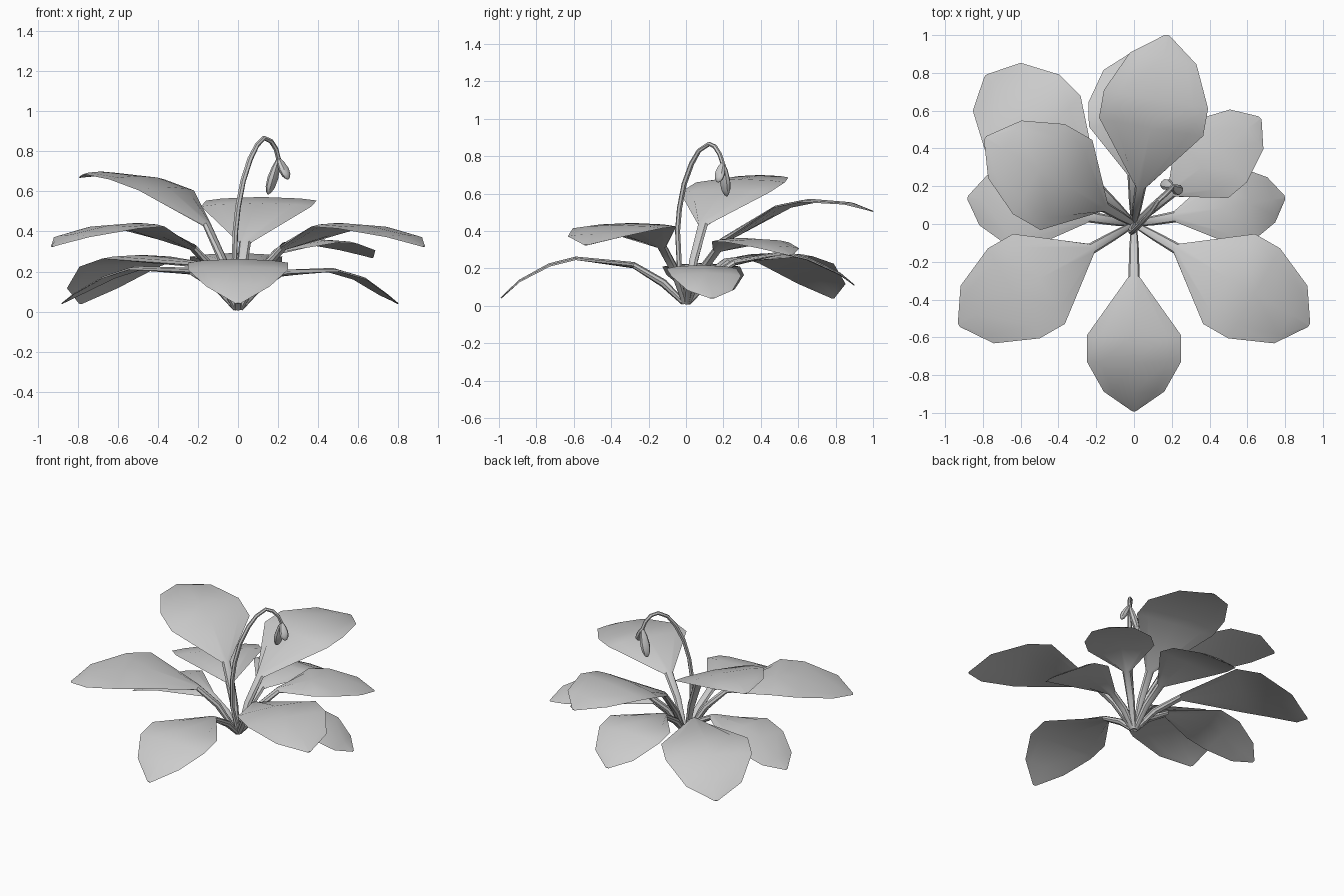
import bpy, math
from mathutils import Vector

if "Cube" in bpy.data.objects:
    bpy.data.objects.remove(bpy.data.objects["Cube"])


def loft(name, path, side, widths, thicks, cup=None, n=8):
    """Closed tube with an elliptical section of given half-width and half-thickness."""
    path = [Vector(p) for p in path]
    side = Vector(side).normalized()
    verts, faces = [], []
    last = len(path) - 1
    for i, p in enumerate(path):
        tangent = (path[min(i + 1, last)] - path[max(i - 1, 0)]).normalized()
        normal = tangent.cross(side).normalized()
        for k in range(n):
            a = 2 * math.pi * k / n
            u = math.cos(a)
            lift = (cup[i] if cup else 0) * (u * u - 0.5)
            verts.append(p + side * widths[i] * u + normal * (thicks[i] * math.sin(a) - lift))
    for i in range(last):
        for k in range(n):
            j = (k + 1) % n
            faces.append((i * n + k, i * n + j, (i + 1) * n + j, (i + 1) * n + k))
    faces.append(tuple(reversed(range(n))))
    faces.append(tuple(range(last * n, last * n + n)))
    mesh = bpy.data.meshes.new(name)
    mesh.from_pydata([tuple(v) for v in verts], [], faces)
    obj = bpy.data.objects.new(name, mesh)
    bpy.context.collection.objects.link(obj)
    bpy.ops.object.select_all(action='DESELECT')
    obj.select_set(True)
    bpy.context.view_layer.objects.active = obj
    bpy.ops.object.mode_set(mode='EDIT')
    bpy.ops.mesh.select_all(action='SELECT')
    bpy.ops.mesh.normals_make_consistent(inside=False)
    bpy.ops.object.mode_set(mode='OBJECT')
    bpy.ops.object.shade_smooth_by_angle(angle=math.radians(40))
    return obj


def leaf(name, angle, half, profile):
    """Stalk and blade along (radius, height): two stalk points, blade base, 3 wide points, tip."""
    a = math.radians(angle)
    pts = [(0.012, 0.015)] + profile
    path = [(r * math.cos(a), r * math.sin(a), z) for r, z in pts]
    widths = [0.016, 0.025, 0.03, half, half, half * 0.64, 0.012]
    thicks = [0.014, 0.022, 0.017, 0.007, 0.006, 0.005, 0.003]
    cup = [0, 0, 0.004, 0.012, 0.012, 0.008, 0]
    loft(name, path, (-math.sin(a), math.cos(a), 0), widths, thicks, cup)


# low drooping leaves
leaf("front_leaf", -90, 0.25,
     [(0.12, 0.12), (0.28, 0.215), (0.59, 0.25), (0.73, 0.215), (0.89, 0.13), (0.99, 0.04)])
leaf("low_right_leaf", 10, 0.19,
     [(0.10, 0.12), (0.22, 0.19), (0.48, 0.205), (0.62, 0.165), (0.74, 0.085), (0.81, 0.04)])
leaf("low_left_leaf", 171, 0.21,
     [(0.10, 0.12), (0.24, 0.20), (0.52, 0.215), (0.66, 0.17), (0.81, 0.09), (0.89, 0.04)])
leaf("low_back_leaf", 91, 0.23,
     [(0.12, 0.14), (0.26, 0.23), (0.52, 0.28), (0.65, 0.25), (0.82, 0.17), (0.90, 0.11)])
leaf("low_back_left_leaf", 135, 0.28,
     [(0.13, 0.14), (0.30, 0.235), (0.68, 0.27), (0.84, 0.23), (1.03, 0.12), (1.11, 0.04)])

# middle leaves, the front pair mirrored
for label, angle in (("right", -30), ("left", 210)):
    leaf("front_" + label + "_leaf", angle, 0.275,
         [(0.13, 0.20), (0.26, 0.32), (0.58, 0.43), (0.735, 0.42), (0.96, 0.375), (1.07, 0.325)])
leaf("back_right_leaf", 40, 0.215,
     [(0.12, 0.18), (0.26, 0.30), (0.47, 0.35), (0.60, 0.345), (0.78, 0.31), (0.872, 0.27)])

# tall leaves
leaf("back_leaf", 80, 0.28,
     [(0.09, 0.19), (0.20, 0.345), (0.52, 0.53), (0.67, 0.56), (0.89, 0.545), (1.015, 0.505)])
leaf("tall_left_leaf", 150, 0.275,
     [(0.08, 0.24), (0.18, 0.435), (0.41, 0.61), (0.58, 0.665), (0.79, 0.69), (0.91, 0.67)])

# arching flower stem
stem = [(0, 0, 0.015), (-0.02, -0.035, 0.2), (-0.013, -0.045, 0.4), (0.0, -0.035, 0.52),
        (0.025, -0.01, 0.65), (0.06, 0.03, 0.76), (0.095, 0.07, 0.83), (0.13, 0.125, 0.866),
        (0.165, 0.155, 0.85), (0.19, 0.18, 0.81), (0.205, 0.2, 0.75)]
radius = [0.014] * 6 + [0.012] * 5
loft("flower_stem", stem, (1, -1, 0), radius, radius, n=6)

# hanging petals
for label, tip, size in (("left", (0.15, 0.218, 0.585), 0.032), ("right", (0.25, 0.17, 0.66), 0.03)):
    top, end = Vector((0.203, 0.197, 0.765)), Vector(tip)
    path = [top.lerp(end, t) for t in (0, 0.25, 0.55, 0.8, 0.95, 1)]
    w = [size * s for s in (0.3, 0.75, 1, 0.85, 0.45, 0.1)]
    loft("petal_" + label, path, (0.6, 0.8, 0), w, [x * 0.75 for x in w])
